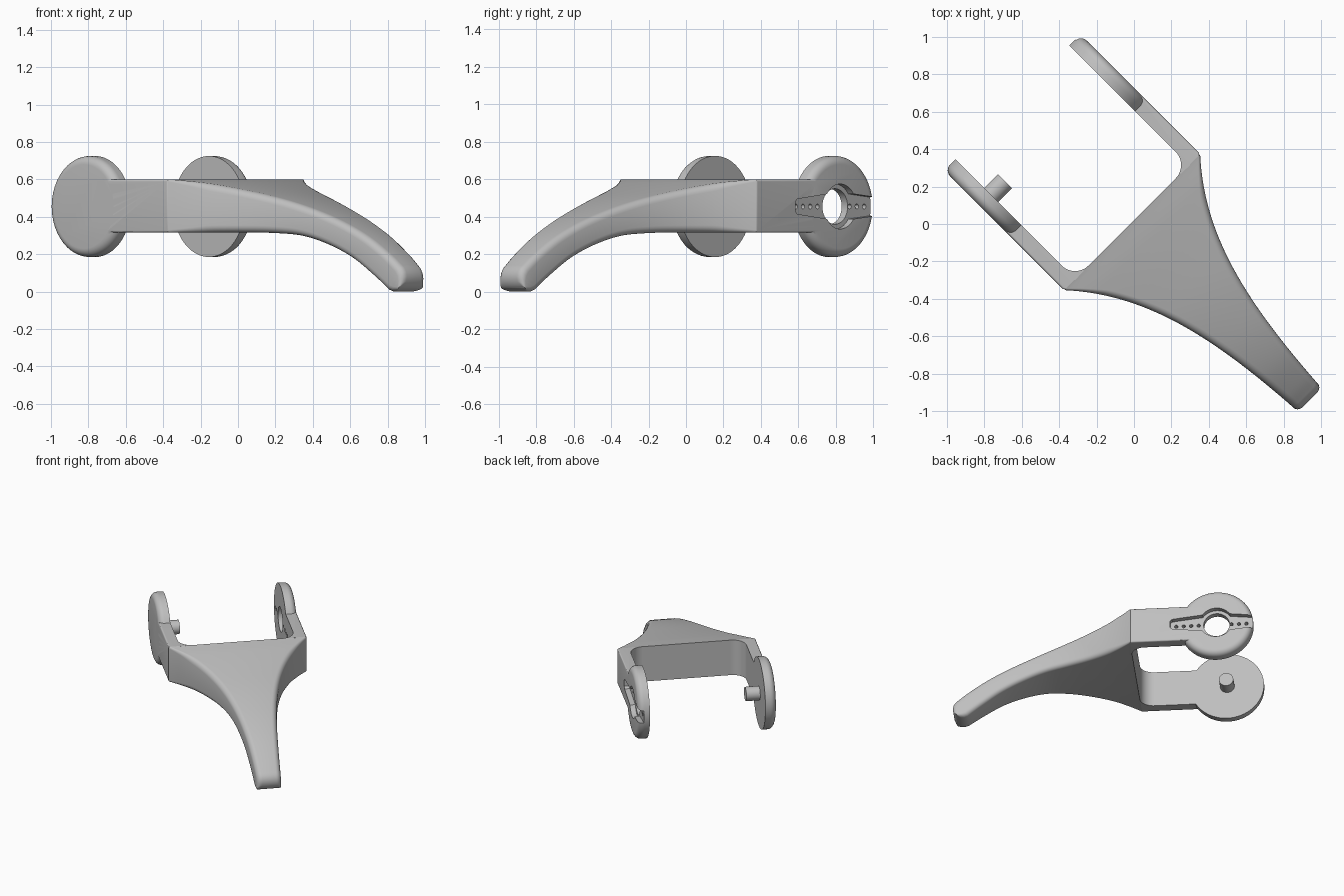
import bpy, bmesh, math
from mathutils import Matrix, Vector

if "Cube" in bpy.data.objects:
    bpy.data.objects.remove(bpy.data.objects["Cube"])

grey = bpy.data.materials.new("plain grey")
grey.use_nodes = True
COLOUR = (0.52, 0.52, 0.52, 1)
grey.diffuse_color = COLOUR
grey.node_tree.nodes["Principled BSDF"].inputs["Base Color"].default_value = COLOUR

# Parts are modelled along their own length, then turned diagonally
TURN = Matrix.Rotation(-math.pi / 4, 4, 'Z')
OUTER, INNER, BACK = 0.515, 0.43, -0.015
LOW, HIGH = 0.317, 0.6
HUB_U, HUB_Z, HUB_R = -0.65, 0.455, 0.27


def finish(name, bm):
    bmesh.ops.recalc_face_normals(bm, faces=bm.faces)
    bm.transform(TURN)
    mesh = bpy.data.meshes.new(name)
    bm.to_mesh(mesh)
    bm.free()
    mesh.materials.append(grey)
    ob = bpy.data.objects.new(name, mesh)
    bpy.context.scene.collection.objects.link(ob)
    return ob


def select(ob):
    bpy.ops.object.select_all(action='DESELECT')
    ob.select_set(True)
    bpy.context.view_layer.objects.active = ob


def smooth(ob):
    select(ob)
    bpy.ops.object.shade_smooth_by_angle(angle=math.radians(32))


def boolean(ob, other, operation):
    select(ob)
    mod = ob.modifiers.new("join", 'BOOLEAN')
    mod.object, mod.operation, mod.solver = other, operation, 'EXACT'
    bpy.ops.object.modifier_apply(modifier=mod.name)
    bpy.data.objects.remove(other)


def prism(name, outline, v0, v1, bevel=0, vertical=False):
    """Extrude an outline sideways (or upwards), rounding the far rim."""
    bm = bmesh.new()
    place = (lambda p, d: (p[0], p[1], d)) if vertical else (lambda p, d: (p[0], d, p[1]))
    rings = [[bm.verts.new(place(p, d)) for p in outline] for d in (v0, v1)]
    bm.faces.new(rings[0])
    cap = bm.faces.new(rings[1])
    n = len(outline)
    for i in range(n):
        j = (i + 1) % n
        bm.faces.new((rings[0][i], rings[0][j], rings[1][j], rings[1][i]))
    if bevel:
        bmesh.ops.recalc_face_normals(bm, faces=bm.faces)
        bmesh.ops.bevel(bm, geom=list(cap.edges), offset=bevel, segments=6,
                        profile=0.5, affect='EDGES')
    return finish(name, bm)


def circle(u, z, r, n=64):
    return [(u + r * math.cos(math.tau * i / n), z + r * math.sin(math.tau * i / n))
            for i in range(n)]


# Curved, tapering lever: pairs of upper and lower points along its length
stations = [Vector(s) for s in (
    (BACK, HIGH, BACK, LOW), (.12, .582, .12, LOW), (.31, .545, .30, LOW),
    (.53, .495, .48, .313), (.72, .44, .64, .298), (.90, .375, .80, .253),
    (1.07, .295, .96, .183), (1.22, .20, 1.10, .093), (1.31, .13, 1.195, .025))]


def spline(pts, steps):
    ext = [2 * pts[0] - pts[1]] + pts + [2 * pts[-1] - pts[-2]]
    out = []
    for a, b, c, d in zip(ext, ext[1:], ext[2:], ext[3:]):
        for k in range(steps):
            t = k / steps
            out.append(b + (c - a) * t / 2 + (2 * a - 5 * b + 4 * c - d) * t * t / 2
                       + (3 * b - a - 3 * c + d) * t ** 3 / 2)
    return out + [pts[-1]]


def half_width(u):
    return 0.058 + 0.457 * math.exp(-2 * (u - BACK))


path = [(Vector(s[:2]), Vector(s[2:])) for s in spline(stations, 6)]
top, low = path[-1]
mid, half = (top + low) / 2, (top - low) / 2
ahead = Vector((half.y, -half.x))
for deg in (20, 40, 60, 75, 85):  # rounded tip
    a = math.radians(deg)
    c, h = mid + ahead * math.sin(a), half * math.cos(a)
    path.append((c + h, c - h))

bm = bmesh.new()
rings = []
for top, low in path:
    mid, half = (top + low) / 2, (top - low) / 2
    r = min(0.012 + 0.15 * (mid.x - BACK), 0.038, half.length * 0.9)
    ring = []
    for sv, sz, start in ((1, 1, 0), (-1, 1, 90), (-1, -1, 180), (1, -1, 270)):
        for k in range(6):
            a = math.radians(start + 18 * k)
            s = sz * (1 - r / half.length) + math.sin(a) * r / half.length
            p = mid + half * s
            ring.append(bm.verts.new((p.x, sv * (half_width(p.x) - r) + r * math.cos(a), p.y)))
    rings.append(ring)
for r0, r1 in zip(rings, rings[1:]):
    for i in range(len(r0)):
        j = (i + 1) % len(r0)
        bm.faces.new((r0[i], r0[j], r1[j], r1[i]))
bm.faces.new(rings[0])
bm.faces.new(rings[-1])
smooth(finish("lever_body", bm))


def make_arm(name, side):
    # Round hub with a softened outer rim, joined to a flat bar
    arm = prism(name, circle(HUB_U, HUB_Z, HUB_R), side * INNER, side * OUTER, 0.045)
    bar = prism("bar", [(-0.6, LOW), (BACK, LOW), (BACK, HIGH), (-0.6, HIGH)],
                side * INNER, side * OUTER, 0.012)
    boolean(arm, bar, 'UNION')
    # Rounded inner corner between bar and lever
    r = 0.1
    corner = [(BACK + 0.005, side * (INNER + 0.005))]
    for k in range(13):
        a = math.radians(90 * k / 12)
        corner.append((BACK - r + r * math.sin(a), side * (INNER - r + r * math.cos(a))))
    smooth(prism(name + "_corner", corner, LOW, HIGH, vertical=True))
    return arm


right_arm = make_arm("right_arm", -1)
left_arm = make_arm("left_arm", 1)

# Pivot post on the inside of the right hub
smooth(prism("pivot_post", circle(HUB_U, HUB_Z, 0.053, 40), -INNER - 0.02, -0.327))

# Tapered outer slot, round seat, shaft hole and small screw holes in the left hub
FLOOR = OUTER - 0.04
slot = [(-1, 0.04), (HUB_U, 0.078), (-0.325, 0.04), (-0.31, 0.025)]
slot = [(u, HUB_Z + z) for u, z in slot] + [(u, HUB_Z - z) for u, z in reversed(slot)]
cuts = [(slot, FLOOR), (circle(HUB_U, HUB_Z, 0.12), FLOOR),
        (circle(HUB_U, HUB_Z, 0.095), INNER - 0.1)]
for step in (-4, -3, -2, 2.4, 3.4, 4.4, 5.4):
    cuts.append((circle(HUB_U + 0.055 * step, HUB_Z, 0.013, 16), INNER - 0.1))
for outline, depth in cuts:
    boolean(left_arm, prism("cutter", outline, depth, OUTER + 0.1), 'DIFFERENCE')

for arm in (right_arm, left_arm):
    smooth(arm)
